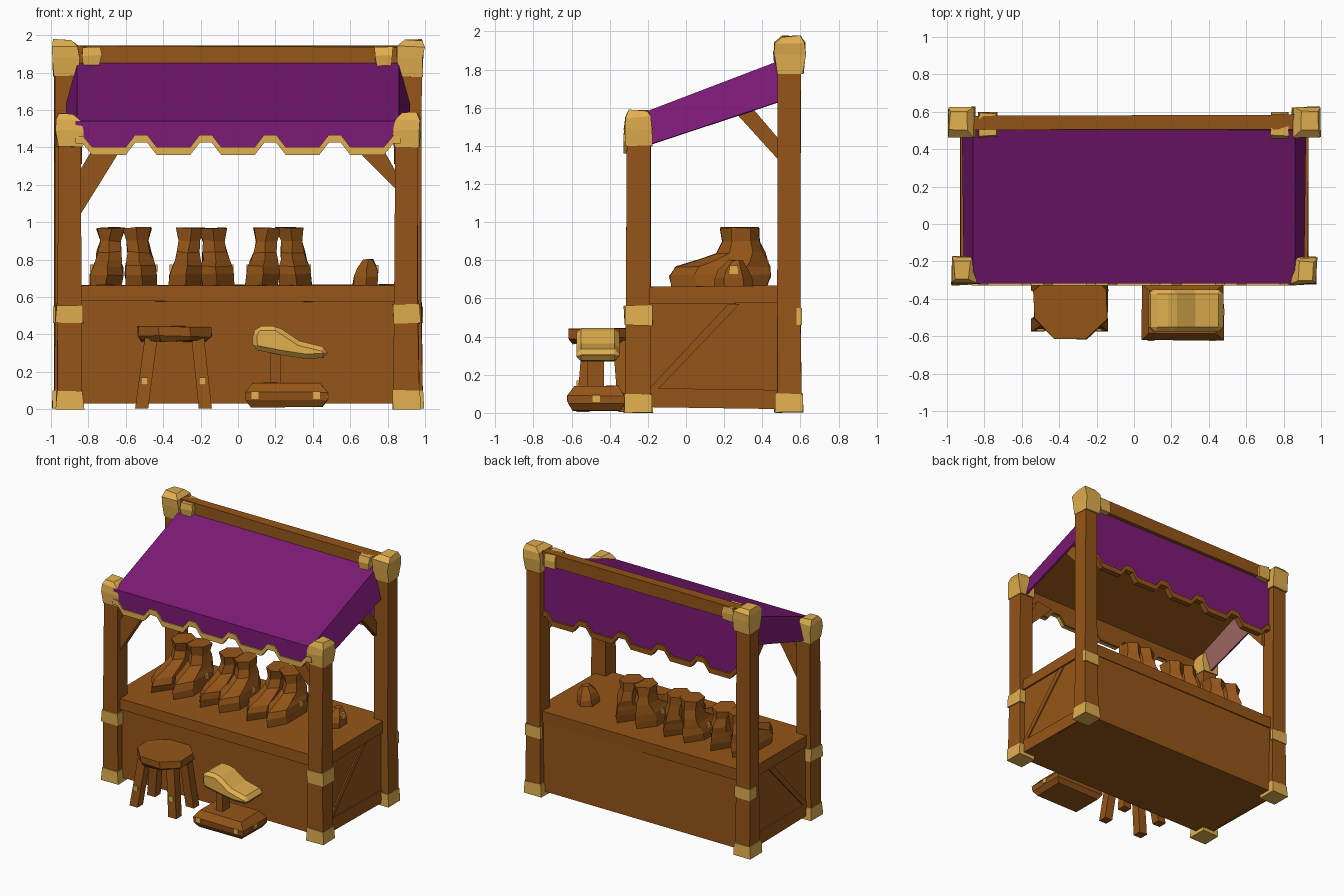
import bpy, bmesh, math, random

if "Cube" in bpy.data.objects:
    bpy.data.objects.remove(bpy.data.objects["Cube"])
random.seed(4)


def material(name, rgb):
    m = bpy.data.materials.new(name)
    m.diffuse_color = (*rgb, 1)
    m.use_nodes = True
    m.node_tree.nodes["Principled BSDF"].inputs["Base Color"].default_value = m.diffuse_color
    return m


WOOD = material("brown wood", (0.30, 0.091, 0.009))
GOLD = material("gold metal", (0.76, 0.43, 0.078))
PURPLE = material("purple cloth", (0.205, 0.010, 0.18))
LINING = material("faded lining", (0.36, 0.14, 0.13))


def finish(name, bm, *mats):
    bmesh.ops.recalc_face_normals(bm, faces=bm.faces)
    me = bpy.data.meshes.new(name)
    bm.to_mesh(me)
    bm.free()
    ob = bpy.data.objects.new(name, me)
    bpy.context.collection.objects.link(ob)
    for m in mats:
        me.materials.append(m)
    return ob


def loft(name, rings, mat, n=4, jit=0.0):
    """Closed stack of n-sided rings (z, cx, cy, half_x, half_y)."""
    bm = bmesh.new()
    k = 1 / math.cos(math.pi / n)
    rows = []
    for z, cx, cy, rx, ry in rings:
        row = []
        for i in range(n):
            a = 2 * math.pi * (i + 0.5) / n
            row.append(bm.verts.new((cx + rx * k * math.cos(a) + random.uniform(-jit, jit),
                                     cy + ry * k * math.sin(a) + random.uniform(-jit, jit),
                                     max(0, z + random.uniform(-jit, jit)))))
        rows.append(row)
    for lo, hi in zip(rows, rows[1:]):
        for i in range(n):
            j = (i + 1) % n
            bm.faces.new((lo[i], lo[j], hi[j], hi[i]))
    bm.faces.new(rows[0][::-1])
    bm.faces.new(rows[-1])
    return finish(name, bm, mat)


def box(name, x0, x1, y0, y1, z0, z1, mat, jit=0.0):
    c = ((x0 + x1) / 2, (y0 + y1) / 2, (x1 - x0) / 2, (y1 - y0) / 2)
    return loft(name, [(z0, *c), (z1, *c)], mat, 4, jit)


def prism(name, pts, axis, a, b, mat, bevel=0):
    """Profile (u, z) extruded along x or y from a to b."""
    bm = bmesh.new()
    put = (lambda u, z, d: (d, u, z)) if axis == "x" else (lambda u, z, d: (u, d, z))
    r0 = [bm.verts.new(put(u, z, a)) for u, z in pts]
    r1 = [bm.verts.new(put(u, z, b)) for u, z in pts]
    bm.faces.new(r0)
    bm.faces.new(r1[::-1])
    for i in range(len(pts)):
        j = (i + 1) % len(pts)
        bm.faces.new((r0[i], r1[i], r1[j], r0[j]))
    ob = finish(name, bm, mat)
    if bevel:
        mod = ob.modifiers.new("bevel", "BEVEL")
        mod.width, mod.segments = bevel, 1
    return ob


def strip(name, cols, y0, y1, mat):
    """Upright cloth strip from (x, z_low, z_high) columns."""
    bm = bmesh.new()
    q = [[bm.verts.new(p) for p in ((x, y0, lo), (x, y1, lo), (x, y1, hi), (x, y0, hi))]
         for x, lo, hi in cols]
    for a, b in zip(q, q[1:]):
        for i in range(4):
            j = (i + 1) % 4
            bm.faces.new((a[i], a[j], b[j], b[i]))
    bm.faces.new(q[0])
    bm.faces.new(q[-1][::-1])
    return finish(name, bm, mat)


# Counter
box("counter_body", -0.92, 0.92, -0.26, 0.56, 0.03, 0.58, WOOD)
box("counter_top", -0.93, 0.93, -0.28, 0.57, 0.575, 0.665, WOOD, 0.005)
for s in (-1, 1):
    x = s * 0.922
    prism("side_plank", [(-0.19, 0.13), (-0.14, 0.13), (0.28, 0.57), (0.22, 0.57)], "x", x - 0.008, x + 0.008, WOOD)
    prism("side_rail", [(-0.2, 0.03), (0.5, 0.02), (0.5, 0.12), (-0.2, 0.13)], "x", x - 0.008, x + 0.008, WOOD)

# Posts with gold fittings
for s in (-1, 1):
    for px, py, h, w in ((0.9, -0.25, 1.45, 0.062), (0.92, 0.54, 1.85, 0.06)):
        px *= s
        side = "front" if py < 0 else "back"
        loft(side + "_post", [(0.02, px, py, w + .006, w + .004), (0.6, px, py, w, w), (h, px, py, w, w)], WOOD, 4, 0.004)
        loft(side + "_foot", [(0, px, py, 0.075, 0.075), (0.1, px, py, 0.071, 0.071)], GOLD, 4, 0.004)
        if side == "front":
            loft("front_band", [(0.46, px, py, .073, .073), (0.56, px, py, .073, .073)], GOLD, 4, 0.006)
            loft("front_cap", [(1.4, px, py, 0.066, 0.07), (1.49, px, py, 0.074, 0.074),
                               (1.55, px + s * .008, py, 0.07, 0.07), (1.585, px + s * .02, py, 0.04, 0.05)], GOLD, 4, 0.006)
        else:
            box("back_band", px - .068, px + .068, 0.58, 0.608, 0.46, 0.55, GOLD)
            if s < 0:
                box("back_band_side", px - .068, px, 0.52, 0.608, 0.46, 0.55, GOLD)
            loft("back_cap", [(1.78, px, 0.545, 0.066, 0.07), (1.88, px, 0.545, 0.072, 0.08),
                              (1.94, px + s * .005, 0.545, 0.072, 0.08), (1.975, px + s * .02, 0.55, 0.045, 0.05)], GOLD, 4, 0.005)
    # Corner braces
    low, up = (1.03, 1.27) if s < 0 else (1.17, 1.26)
    prism("front_brace", [(s * 0.85, low), (s * 0.85, up), (s * 0.76, 1.42), (s * 0.62, 1.40)], "y", -0.28, -0.22, WOOD)
    prism("side_brace", [(0.5, 1.31), (0.5, 1.42), (0.33, 1.62), (0.25, 1.585)], "x", s * 0.835, s * 0.88, WOOD)

# Back beam and its gold sleeves
box("back_beam", -0.87, 0.87, 0.505, 0.58, 1.845, 1.94, WOOD, 0.005)
for s in (-1, 1):
    loft("beam_sleeve", [(1.83, s * .78, .53, .042, .062), (1.89, s * .78, .53, .05, .068),
                         (1.94, s * .78, .53, .045, .06)], GOLD, 4, 0.006)

# Canopy roof and sloping side skirts
YF, YB, ZF, ZB = -0.315, 0.51, 1.54, 1.855


def sheet(name, quad, inner):
    bm = bmesh.new()
    f = bm.faces.new([bm.verts.new(p) for p in quad])
    ext = bmesh.ops.extrude_face_region(bm, geom=[f])
    new = [e for e in ext["geom"] if isinstance(e, bmesh.types.BMVert)]
    bmesh.ops.translate(bm, verts=new, vec=inner)
    inside = [e for e in ext["geom"] if isinstance(e, bmesh.types.BMFace)]
    for g in inside:
        g.material_index = 1
    return finish(name, bm, PURPLE, LINING if abs(inner[0]) > 0 else WOOD)


sheet("canopy_roof", [(-.86, YF, ZF), (.86, YF, ZF), (.86, YB, ZB), (-.86, YB, ZB)], (0, 0, -0.02))
for s in (-1, 1):
    sheet("canopy_skirt", [(s * .86, YF, ZF), (s * .86, YB, ZB), (s * .92, YB, 1.64), (s * .91, YF + .01, 1.37)],
          (-s * 0.015, 0, -0.004))

# Scalloped valances, front with gold trim and wood backing, back with wood trim
wave = [(-0.87, 1.42), (-0.83, 1.42)]
for k in range(-2, 3):
    c = 0.345 * k
    wave += [(c - .09, 1.36), (c + .09, 1.36)]
    wave += [(c + .14, 1.425), (c + .205, 1.425)] if k < 2 else [(.83, 1.42), (.87, 1.42)]
strip("front_valance", [(x, z + .02, ZF) for x, z in wave], -0.318, -0.30, PURPLE)
strip("front_trim", [(x, z, z + .042) for x, z in wave], -0.328, -0.298, GOLD)
strip("front_backing", [(x, z + .004, ZF - .01) for x, z in wave], -0.30, -0.285, WOOD)
strip("back_valance", [(x, z + .02, 1.86) for x, z in wave], 0.53, 0.55, PURPLE)
strip("back_trim", [(x, z, z + .042) for x, z in wave], 0.52, 0.565, WOOD)


# Boots in three pairs, toes to the front
def stud(x, y, z, axis, r=0.019):
    d = [r, r, r]
    d["xy".index(axis)] = 0.007
    box("gold_stud", x - d[0], x + d[0], y - d[1], y + d[1], z - d[2], z + d[2], GOLD)


for i, x in enumerate((-0.705, -0.515, -0.28, -0.11, 0.13, 0.305)):
    s = 1 if i % 2 else -1
    prof = [(.66, -.04, .39, .085), (.72, -.05, .405, .088), (.765, -.02, .405, .08), (.795, .07, .40, .07),
            (.84, .18, .395, .062), (.90, .205, .375, .056), (.97, .195, .37, .076)]
    loft("boot", [(z, x - s * .01 * (z - .7) / .1, (a + b) / 2, w, (b - a) / 2) for z, a, b, w in prof], WOOD, 6, 0.006)
    stud(x + s * .078, 0.23, 0.755, "x")

# Small spool on the counter
loft("spool", [(.66, .68, .25, .065, .09), (.71, .685, .25, .062, .085), (.75, .69, .25, .055, .07),
               (.80, .695, .26, .025, .03)], WOOD, 6, 0.004)
stud(0.745, 0.25, 0.75, "x", 0.022)

# Stool
loft("stool_seat", [(.365, -.34, -.43, .175, .165), (.39, -.34, -.43, .20, .185), (.445, -.34, -.43, .195, .18)], WOOD, 8, 0.006)
for sx in (-1, 1):
    for sy in (-1, 1):
        loft("stool_leg", [(0.005, -.345 + sx * .17, -.43 + sy * .11, .035, .035),
                           (.38, -.34 + sx * .125, -.43 + sy * .08, .034, .034)], WOOD)
    stud(-.345 + sx * .155, -.566, 0.15, "y")

# Shoe last on its stand
loft("stand_base", [(.01, .26, -.47, .19, .125), (.05, .26, -.47, .22, .15), (.09, .26, -.47, .22, .15),
                    (.14, .26, -.47, .18, .115)], WOOD, 4, 0.003)
box("stand_column", .17, .23, -.52, -.43, .12, .32, WOOD)
prism("shoe_last", [(.08, .32), (.075, .40), (.10, .445), (.21, .445), (.33, .365), (.475, .33), (.48, .275), (.36, .27), (.23, .29)],
      "y", -.575, -.35, GOLD, 0.025)
for x in (.09, .42):
    stud(x, -.618, .075, "y")
stud(.478, -.47, .075, "x")
